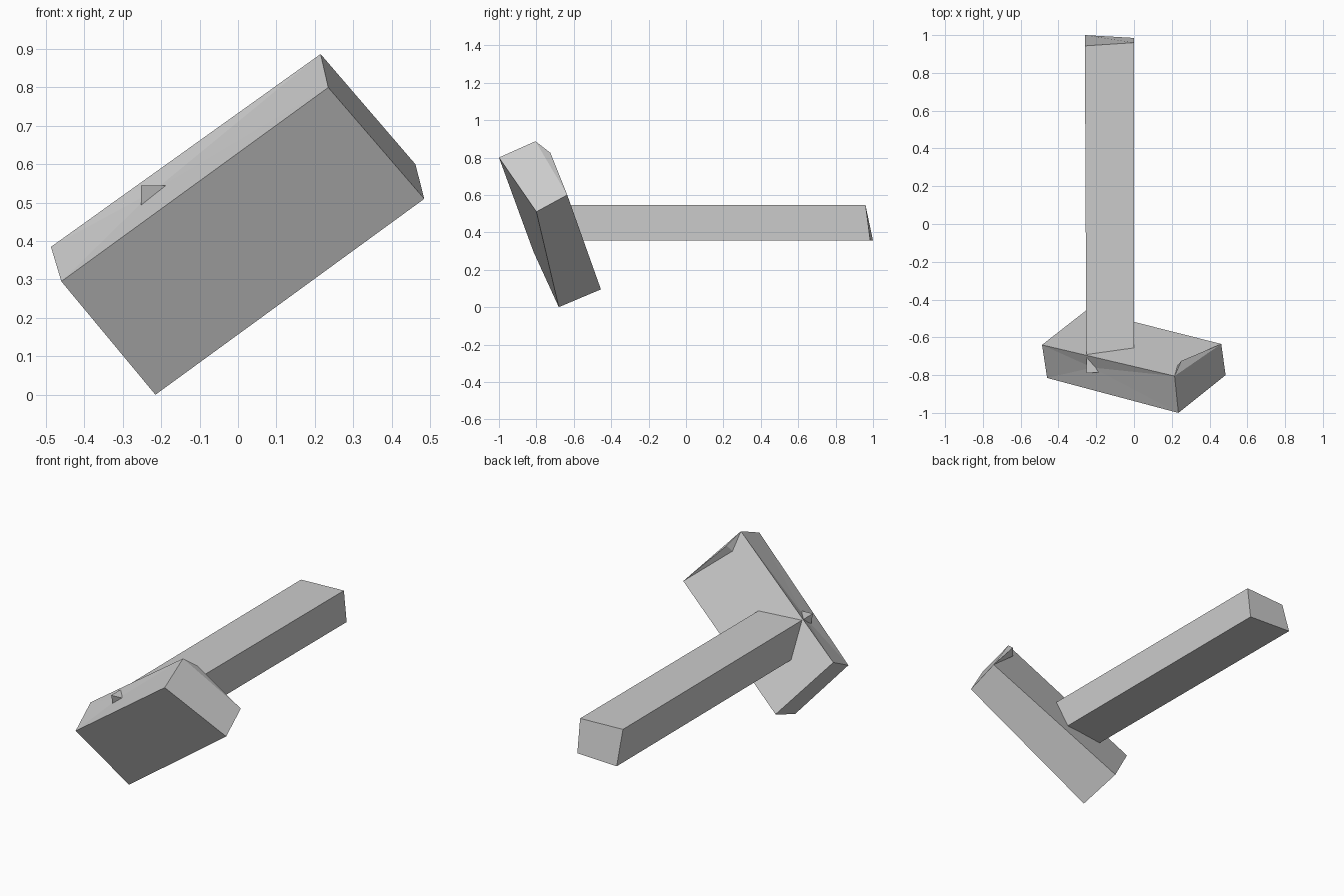
import bpy
import bmesh
from mathutils import Vector

if "Cube" in bpy.data.objects:
    bpy.data.objects.remove(bpy.data.objects["Cube"], do_unlink=True)

grey = bpy.data.materials.new("plain grey")
grey.use_nodes = True
colour = (0.6, 0.6, 0.6, 1)
grey.diffuse_color = colour
grey.node_tree.nodes["Principled BSDF"].inputs["Base Color"].default_value = colour


def block(name, front, back, bulge=None):
    """Box between two matching four-cornered ends; bulge lifts the first side."""
    bm = bmesh.new()
    f = [bm.verts.new(p) for p in front]
    b = [bm.verts.new(p) for p in back]
    bm.faces.new(f)
    bm.faces.new(b[::-1])
    sides = [bm.faces.new((f[i], b[i], b[(i + 1) % 4], f[(i + 1) % 4])) for i in range(4)]
    if bulge:
        poked = bmesh.ops.poke(bm, faces=[sides[0]])
        poked["verts"][0].co = Vector(bulge)
    return finish(name, bm)


def finish(name, bm):
    bmesh.ops.recalc_face_normals(bm, faces=bm.faces)
    mesh = bpy.data.meshes.new(name)
    bm.to_mesh(mesh)
    bm.free()
    mesh.materials.append(grey)
    obj = bpy.data.objects.new(name, mesh)
    bpy.context.collection.objects.link(obj)
    return obj


# Tilted head, with its upper side pushed up where the handle comes through
head_front = [(-0.46, -0.815, 0.295), (0.235, -1, 0.8), (0.485, -0.8, 0.51), (-0.215, -0.68, 0)]
head_back = [(-0.487, -0.64, 0.385), (0.215, -0.805, 0.887), (0.462, -0.635, 0.6), (-0.25, -0.455, 0.095)]
block("hammer_head", head_front, head_back, bulge=(-0.22, -0.76, 0.53))

# Long handle, its ends cut slightly aslant
block("handle",
      [(-0.252, -0.79, 0.545), (0, -0.77, 0.545), (0, -0.72, 0.355), (-0.252, -0.74, 0.355)],
      [(-0.26, 0.943, 0.545), (0, 0.96, 0.545), (0, 0.985, 0.355), (-0.26, 1, 0.355)])

# Small splinter along the back edge of the head
bm = bmesh.new()
for p in (head_back[1], head_back[2], (0.25, -0.725, 0.825), (0.23, -0.75, 0.79)):
    bm.verts.new(p)
bmesh.ops.convex_hull(bm, input=bm.verts)
finish("head_splinter", bm)
